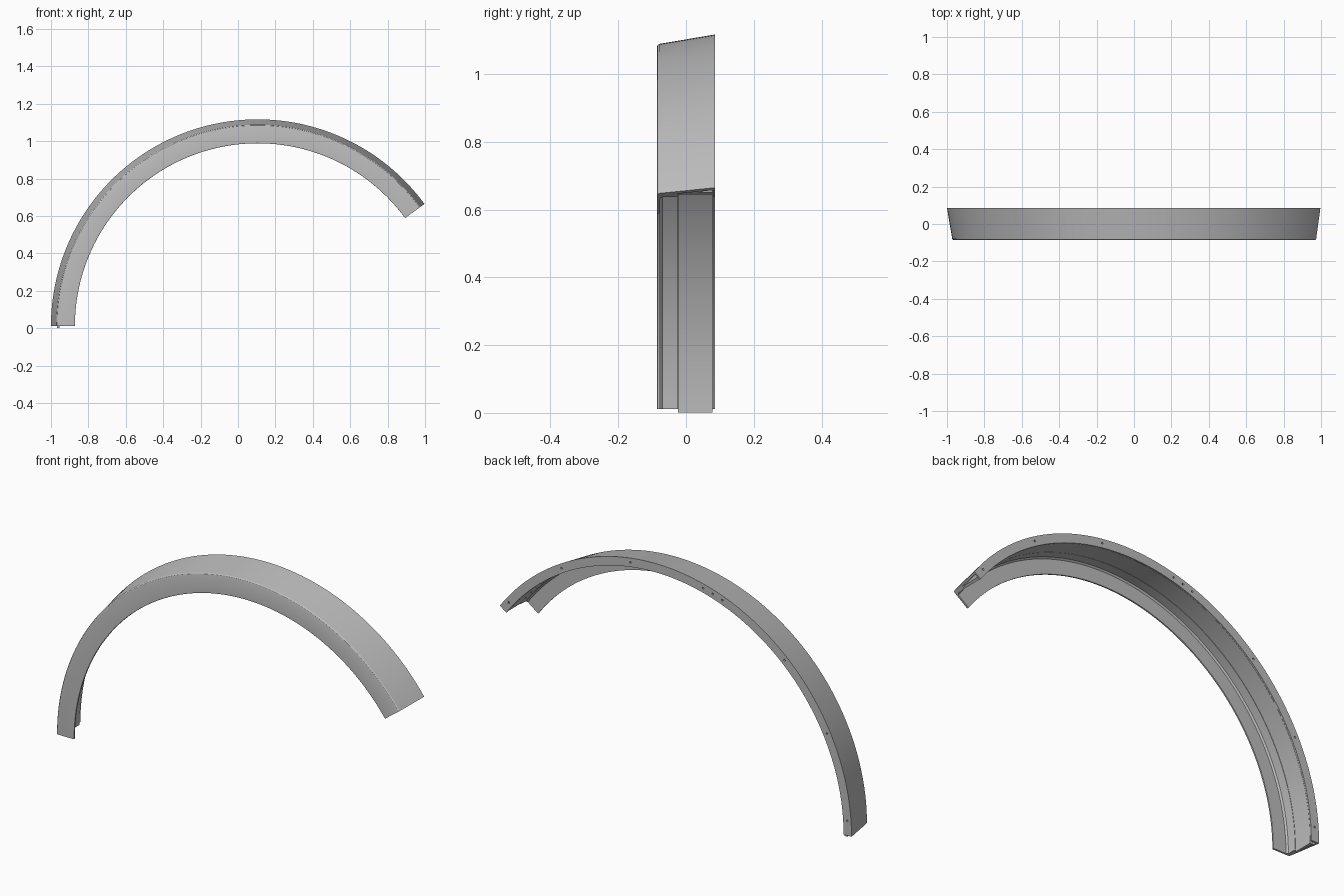
import bpy, bmesh
from math import radians, cos, sin
from mathutils import Matrix

cube = bpy.data.objects.get("Cube")
if cube:
    bpy.data.objects.remove(cube, do_unlink=True)

CX, CZ = 0.105, 0.012      # arch centre
START, END = 36.2, 180.0   # sweep in degrees
BACK = 0.086

grey = bpy.data.materials.new("plain grey")
grey.use_nodes = True
grey.diffuse_color = (0.5, 0.5, 0.5, 1)
grey.node_tree.nodes["Principled BSDF"].inputs["Base Color"].default_value = (0.5, 0.5, 0.5, 1)


def finish(name, bm):
    bmesh.ops.recalc_face_normals(bm, faces=bm.faces)
    mesh = bpy.data.meshes.new(name)
    bm.to_mesh(mesh)
    bm.free()
    mesh.materials.append(grey)
    obj = bpy.data.objects.new(name, mesh)
    bpy.context.collection.objects.link(obj)
    return obj


def sweep(name, profile, a0, a1, steps=96):
    """Sweep a closed (y, radius) profile around the arch centre."""
    bm = bmesh.new()
    rings = []
    for i in range(steps + 1):
        a = radians(a0 + (a1 - a0) * i / steps)
        rings.append([bm.verts.new((CX + r * cos(a), y, CZ + r * sin(a))) for y, r in profile])
    n = len(profile)
    for p, q in zip(rings, rings[1:]):
        for j in range(n):
            k = (j + 1) % n
            bm.faces.new((p[j], p[k], q[k], q[j]))
    bm.faces.new(rings[0])
    bm.faces.new(rings[-1])
    return finish(name, bm)


def smooth(obj):
    bpy.ops.object.select_all(action='DESELECT')
    obj.select_set(True)
    bpy.context.view_layer.objects.active = obj
    bpy.ops.object.shade_smooth_by_angle(angle=radians(25))


# Flared shell: front wall, sloping outer skin and rear mounting flange
shell = sweep("arch_shell", [
    (-0.084, 0.977), (-0.086, 0.980), (-0.086, 1.067), (-0.084, 1.073), (-0.079, 1.077),
    (BACK, 1.105), (BACK, 1.060), (0.079, 1.060), (0.079, 1.092),
    (-0.025, 1.075), (-0.025, 1.060), (-0.070, 1.058), (-0.077, 1.050), (-0.077, 0.977),
], START, END)

# Inner lining strip, running slightly past the lower end
lining = sweep("inner_lining", [
    (-0.023, 1.060), (0.078, 1.060), (0.078, 1.074), (-0.023, 1.072),
], START + 0.4, END + 0.6)

# Small screw holes through the rear flange
bm = bmesh.new()
for deg in (39, 60, 82, 104, 107, 110, 132, 153, 176):
    a = radians(deg)
    spot = Matrix.Translation((CX + 1.083 * cos(a), BACK, CZ + 1.083 * sin(a)))
    bmesh.ops.create_cone(bm, cap_ends=True, segments=12, radius1=0.005, radius2=0.005,
                          depth=0.03, matrix=spot @ Matrix.Rotation(radians(90), 4, 'X'))
cutter = finish("screw_hole_cutter", bm)
cutter.hide_render = True
cutter.display_type = 'WIRE'
cut = shell.modifiers.new("screw_holes", 'BOOLEAN')
cut.operation = 'DIFFERENCE'
cut.solver = 'EXACT'
cut.object = cutter
bpy.context.view_layer.objects.active = shell
bpy.ops.object.modifier_apply(modifier=cut.name)
bpy.data.objects.remove(cutter, do_unlink=True)

for part in (shell, lining):
    smooth(part)
